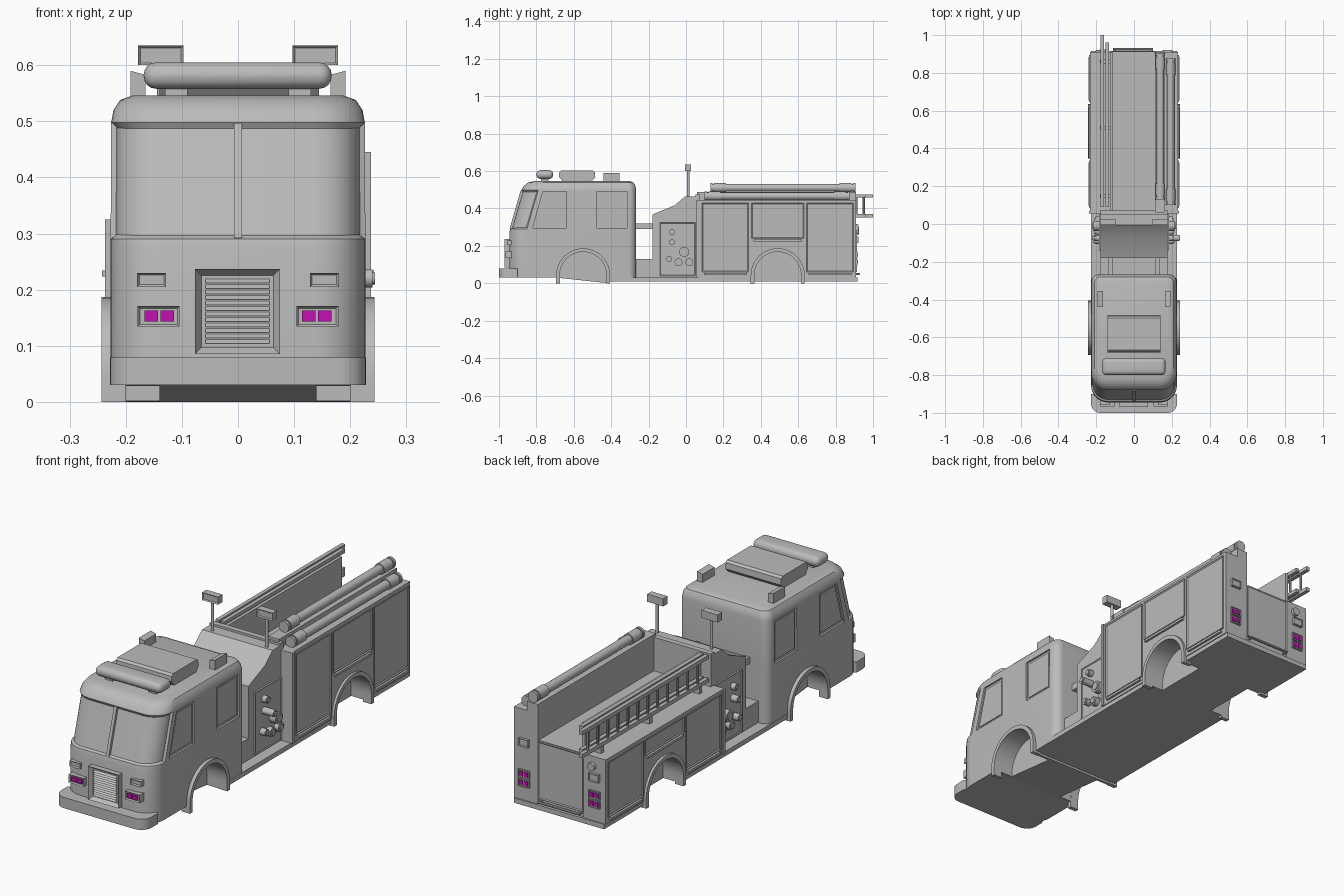
import bpy, bmesh, math

cube = bpy.data.objects.get("Cube")
if cube:
    bpy.data.objects.remove(cube, do_unlink=True)


def material(name, rgb):
    m = bpy.data.materials.new(name)
    m.use_nodes = True
    m.diffuse_color = (*rgb, 1)
    m.node_tree.nodes["Principled BSDF"].inputs["Base Color"].default_value = (*rgb, 1)
    return m


GREY = material("body grey", (0.5, 0.5, 0.5))
LAMP = material("lamp magenta", (0.55, 0.005, 0.45))
SIDES = (("left", 1), ("right", -1))


def shade(mesh):
    for p in mesh.polygons:
        p.use_smooth = True
    mesh.set_sharp_from_angle(angle=math.radians(32))


def finish(name, bm, mat=GREY):
    bmesh.ops.recalc_face_normals(bm, faces=bm.faces)
    mesh = bpy.data.meshes.new(name)
    bm.to_mesh(mesh)
    bm.free()
    mesh.materials.append(mat)
    shade(mesh)
    ob = bpy.data.objects.new(name, mesh)
    bpy.context.scene.collection.objects.link(ob)
    return ob


def loft(rings):
    """Closed solid through equal-length rings of points."""
    bm = bmesh.new()
    rows = [[bm.verts.new(p) for p in r] for r in rings]
    n = len(rows[0])
    for a, b in zip(rows, rows[1:]):
        for i in range(n):
            bm.faces.new((a[i], a[(i + 1) % n], b[(i + 1) % n], b[i]))
    bm.faces.new(rows[0][::-1])
    bm.faces.new(rows[-1])
    bmesh.ops.recalc_face_normals(bm, faces=bm.faces)
    return bm


def prism(name, axis, pts, a, b, mat=GREY, bevel=0):
    place = {"x": lambda p, t: (t, *p), "y": lambda p, t: (p[0], t, p[1]),
             "z": lambda p, t: (*p, t)}[axis]
    bm = loft([[place(p, t) for p in pts] for t in (a, b)])
    if bevel:
        bmesh.ops.bevel(bm, geom=bm.edges[:], offset=bevel, segments=4,
                        profile=0.5, affect='EDGES')
    return finish(name, bm, mat)


def box(name, x, y, z, mat=GREY, bevel=0):
    (x0, x1), (y0, y1) = sorted(x), sorted(y)
    return prism(name, "z", [(x0, y0), (x1, y0), (x1, y1), (x0, y1)], *z, mat, bevel)


def rod(name, axis, centre, r, a, b, n=20, mat=GREY):
    pts = [(centre[0] + r * math.cos(2 * math.pi * i / n),
            centre[1] + r * math.sin(2 * math.pi * i / n)) for i in range(n)]
    return prism(name, axis, pts, a, b, mat)


def panel(name, x, y, z, facing, rim=0.008, depth=0.004):
    """Plate whose outward face is sunk inside a rim."""
    ob = box(name, x, y, z)
    bm = bmesh.new()
    bm.from_mesh(ob.data)
    bm.normal_update()
    faces = [f for f in bm.faces if f.normal["xyz".index(facing[1])] * int(facing[0] + "1") > 0.9]
    bmesh.ops.inset_region(bm, faces=faces, thickness=rim, depth=-depth)
    bm.to_mesh(ob.data)
    bm.free()
    shade(ob.data)
    return ob


def cut(ob, cutters):
    for c in cutters:
        m = ob.modifiers.new("cut", 'BOOLEAN')
        m.object, m.operation, m.solver = c, 'DIFFERENCE', 'EXACT'
    mesh = bpy.data.meshes.new_from_object(
        ob.evaluated_get(bpy.context.evaluated_depsgraph_get()))
    ob.modifiers.clear()
    ob.data = mesh
    shade(mesh)


def arch(y, r, foot):
    c = 0.043
    arc = [(y + r * math.cos(math.pi * i / 20), c + r * math.sin(math.pi * i / 20)) for i in range(21)]
    return [(y + r, foot)] + arc + [(y - r, foot)]


def plan(z, f, b, w, rf, rb):
    """Rounded rectangle seen from above."""
    pts = []
    for k, (cx, cy, r) in enumerate(((w - rb, b - rb, rb), (rb - w, b - rb, rb),
                                     (rf - w, f + rf, rf), (w - rf, f + rf, rf))):
        for i in range(9):
            t = math.pi / 2 * (k + i / 8)
            pts.append((cx + r * math.cos(t), cy + r * math.sin(t), z))
    return pts


FRONT_AXLE, REAR_AXLE = -0.55, 0.49

# Cab shell with sunk wraparound windscreen
bm = loft([plan(*v) for v in (
    (0.03, -0.945, -0.267, 0.227, 0.09, 0.04), (0.27, -0.945, -0.267, 0.227, 0.09, 0.04),
    (0.29, -0.94, -0.267, 0.227, 0.09, 0.04), (0.498, -0.88, -0.267, 0.226, 0.09, 0.04),
    (0.52, -0.868, -0.27, 0.222, 0.09, 0.04), (0.538, -0.845, -0.28, 0.21, 0.08, 0.035),
    (0.546, -0.815, -0.3, 0.188, 0.06, 0.03))])
glass = [f for f in bm.faces if 0.35 < f.calc_center_median().z < 0.45 and f.normal.y < -0.05]
bmesh.ops.inset_region(bm, faces=glass, thickness=0.009, depth=-0.009)
cab = finish("cab", bm)
cab_floor = prism("cab_floor", "x", [(-0.7, 0.031), (-0.41, 0), (-0.41, 0.031)], -0.227, 0.227)

# Cutters for wheel wells and cab windows
front_wells, rear_wells, windows = [], [], []
for side, s in SIDES:
    for y, wells in ((FRONT_AXLE, front_wells), (REAR_AXLE, rear_wells)):
        wells.append(prism("well_cutter", "x", arch(y, 0.126, -0.05), s * 0.14, s * 0.3))
    for pts in ([(-0.82, 0.295), (-0.64, 0.295), (-0.64, 0.49), (-0.765, 0.49)],
                [(-0.475, 0.295), (-0.315, 0.295), (-0.315, 0.49), (-0.475, 0.49)]):
        windows.append(prism("window_cutter", "x", pts, s * 0.218, s * 0.3))
        cy = sum(p[0] for p in pts) / 4
        inner = [(cy + (p[0] - cy) * 0.86, 0.3925 + (p[1] - 0.3925) * 0.88) for p in pts]
        prism(side + "_cab_window", "x", inner, s * 0.21, s * 0.222)
cut(cab, front_wells + windows)
cut(cab_floor, front_wells)

# Windscreen post, bumper and grille
prism("windscreen_post", "x", [(-0.943, 0.292), (-0.92, 0.292), (-0.86, 0.497), (-0.884, 0.497)], -0.007, 0.007)
finish("front_bumper", loft([plan(z, -1, -0.9, 0.228, 0.05, 0.005) for z in (0.03, 0.079)]))
box("bumper_plate", (-0.015, 0.015), (-1.0, -0.99), (0.04, 0.068))
panel("grille_frame", (-0.077, 0.075), (-0.97, -0.93), (0.085, 0.237), "-y", 0.017, 0.018)
for i in range(12):
    z = 0.104 + i * 0.0098
    prism("grille_slat", "x", [(-0.95, z), (-0.962, z), (-0.95, z + 0.009)], -0.058, 0.056)

# Headlamps
for side, s in SIDES:
    panel(side + "_marker_lamp", (s * 0.128, s * 0.18), (-0.958, -0.92), (0.205, 0.23), "-y", 0.006, 0.006)
    panel(side + "_headlamp_frame", (s * 0.104, s * 0.179), (-0.965, -0.92), (0.134, 0.171), "-y", 0.006, 0.006)
    for x in (0.114, 0.143):
        box(side + "_headlamp", (s * x, s * (x + 0.024)), (-0.964, -0.957), (0.143, 0.163), LAMP)

# Roof equipment
box("light_bar", (-0.168, 0.167), (-0.8, -0.71), (0.558, 0.605), bevel=0.022)
for side, s in SIDES:
    box(side + "_light_bar_foot", (s * 0.09, s * 0.13), (-0.775, -0.735), (0.535, 0.565))
    prism(side + "_roof_beacon", "y", [(s * 0.165, 0.535), (s * 0.192, 0.535), (s * 0.192, 0.59), (s * 0.165, 0.583)], -0.44, -0.355)
prism("roof_air_unit", "x", [(-0.655, 0.54), (-0.51, 0.54), (-0.485, 0.565), (-0.487, 0.593),
                             (-0.497, 0.602), (-0.668, 0.602), (-0.678, 0.593), (-0.68, 0.57)], -0.14, 0.14)

# Chassis deck and gap between cab and pump
deck = box("running_board", (-0.228, 0.228), (-0.41, 0.916), (0.01, 0.032))
cut(deck, front_wells + rear_wells)
box("gap_step", (-0.178, 0.178), (-0.28, -0.17), (0.03, 0.13))
for side, s in SIDES:
    box(side + "_gap_bar", (s * 0.11, s * 0.135), (-0.28, -0.17), (0.29, 0.32))

# Pump housing
prism("pump_housing", "x", [(-0.18, 0.03), (-0.18, 0.368), (-0.06, 0.417), (-0.005, 0.465),
                            (0.07, 0.465), (0.07, 0.03)], -0.178, 0.178)
box("bed_bulkhead", (-0.178, 0.178), (0.05, 0.075), (0.3, 0.475))
for side, s in SIDES:
    panel(side + "_pump_panel", (s * 0.17, s * 0.186), (-0.14, 0.05), (0.04, 0.325), ("+" if s > 0 else "-") + "x", 0.006, 0.003)
    for y, z, r, reach in ((-0.075, 0.273, 0.016, 0.205), (-0.075, 0.22, 0.016, 0.24 if s > 0 else 0.215),
                           (-0.01, 0.168, 0.027, 0.215), (-0.09, 0.13, 0.016, 0.21),
                           (-0.04, 0.112, 0.021, 0.205), (0.018, 0.112, 0.021, 0.205)):
        rod(side + "_pump_fitting", "x", (y, z), r, s * 0.17, s * reach, 16)
        rod(side + "_fitting_cap", "x", (y, z), r * 0.65, s * reach, s * (reach + 0.004), 16)
    # Scene light on a mast
    rod(side + "_light_mast", "z", (s * 0.137, 0.012), 0.007, 0.46, 0.602, 12)
    panel(side + "_scene_light", (s * 0.097, s * 0.178), (-0.006, 0.026), (0.6, 0.635), "-y", 0.006, 0.005)

# Rear body: tall left lockers, low right lockers, open hose bed
left = box("left_lockers", (0.11, 0.232), (0.06, 0.91), (0.03, 0.445))
right = box("right_lockers", (-0.232, -0.12), (0.06, 0.91), (0.03, 0.325))
cut(left, rear_wells)
cut(right, rear_wells)
for c in front_wells + rear_wells + windows:
    bpy.data.objects.remove(c, do_unlink=True)
box("hose_bed_floor", (-0.125, 0.115), (0.06, 0.905), (0.03, 0.322))
box("left_bed_wall", (0.11, 0.165), (0.06, 0.91), (0.44, 0.487))
box("right_bed_wall", (-0.128, -0.113), (0.06, 0.91), (0.3, 0.465))

for side, s in SIDES:
    top = 0.43 if s > 0 else 0.31
    out = ("+" if s > 0 else "-") + "x"
    # Wheel arch lips
    for y in (FRONT_AXLE, REAR_AXLE):
        prism(side + "_wheel_arch", "x", arch(y, 0.144, 0) + arch(y, 0.125, 0)[::-1], s * 0.2, s * 0.243)
    # Locker doors and their drip ledges
    for y0, y1, z0 in ((0.085, 0.335, 0.06), (0.35, 0.63, 0.24), (0.645, 0.895, 0.06)):
        panel(side + "_locker_door", (s * 0.228, s * 0.237), (y0, y1), (z0, top), out)
        box(side + "_door_ledge", (s * 0.228, s * 0.242), (y0 + 0.01, y1 - 0.01), (z0 - 0.017, z0 - 0.006))
    box(side + "_front_corner_trim", (s * 0.175, s * 0.237), (0.055, 0.07), (0.03, top + 0.015))
    # Tail lamps
    for z in (0.095, 0.135):
        panel(side + "_tail_lamp_frame", (s * 0.15, s * 0.205), (0.905, 0.918), (z, z + 0.036), "+y", 0.004, 0.003)
        for x in (0.156, 0.181):
            box(side + "_tail_lamp", (s * x, s * (x + 0.019)), (0.914, 0.919), (z + 0.008, z + 0.028), LAMP)
    z = 0.28 if s > 0 else 0.215
    panel(side + "_rear_marker", (s * 0.153, s * 0.202), (0.905, 0.922), (z, z + 0.035), "+y", 0.005, 0.004)
rod("rear_hose_port", "y", (-0.165, 0.28), 0.018, 0.9, 0.925)

# Tailboard panel and grab bar
panel("rear_panel", (-0.118, 0.108), (0.9, 0.914), (0.06, 0.318), "+y", 0.006, 0.004)
rod("rear_grab_bar", "x", (0.925, 0.05), 0.006, -0.11, 0.1, 10)
for x in (-0.105, 0.095):
    rod("grab_bar_bracket", "y", (x, 0.05), 0.006, 0.9, 0.928, 10)

# Suction hose tubes with collars
for name, c, y0, y1 in (("upper", (0.14, 0.511), 0.13, 0.905), ("lower", (0.194, 0.466), 0.1, 0.875)):
    rod(name + "_hose_tube", "y", c, 0.02, y0 + 0.005, y1 - 0.005, 24)
    for a, b in ((y0, y0 + 0.012), (y0 + 0.02, y0 + 0.085), (y1 - 0.085, y1 - 0.02), (y1 - 0.012, y1)):
        rod(name + "_hose_collar", "y", c, 0.025, a, b, 24)

# Two ladders stowed on edge
for name, x, end in (("outer", -0.168, 1.0), ("inner", -0.142, 0.96)):
    for z in (0.352, 0.458):
        box(name + "_ladder_rail", (x - 0.009, x + 0.009), (0.09, end), (z, z + 0.018))
    for i in range(12):
        rod(name + "_ladder_rung", "z", (x, end - 0.05 - i * 0.072), 0.006, 0.36, 0.465, 8)
for y in (0.14, 0.5, 0.85):
    box("ladder_bracket", (-0.18, -0.12), (y, y + 0.02), (0.32, 0.355))
